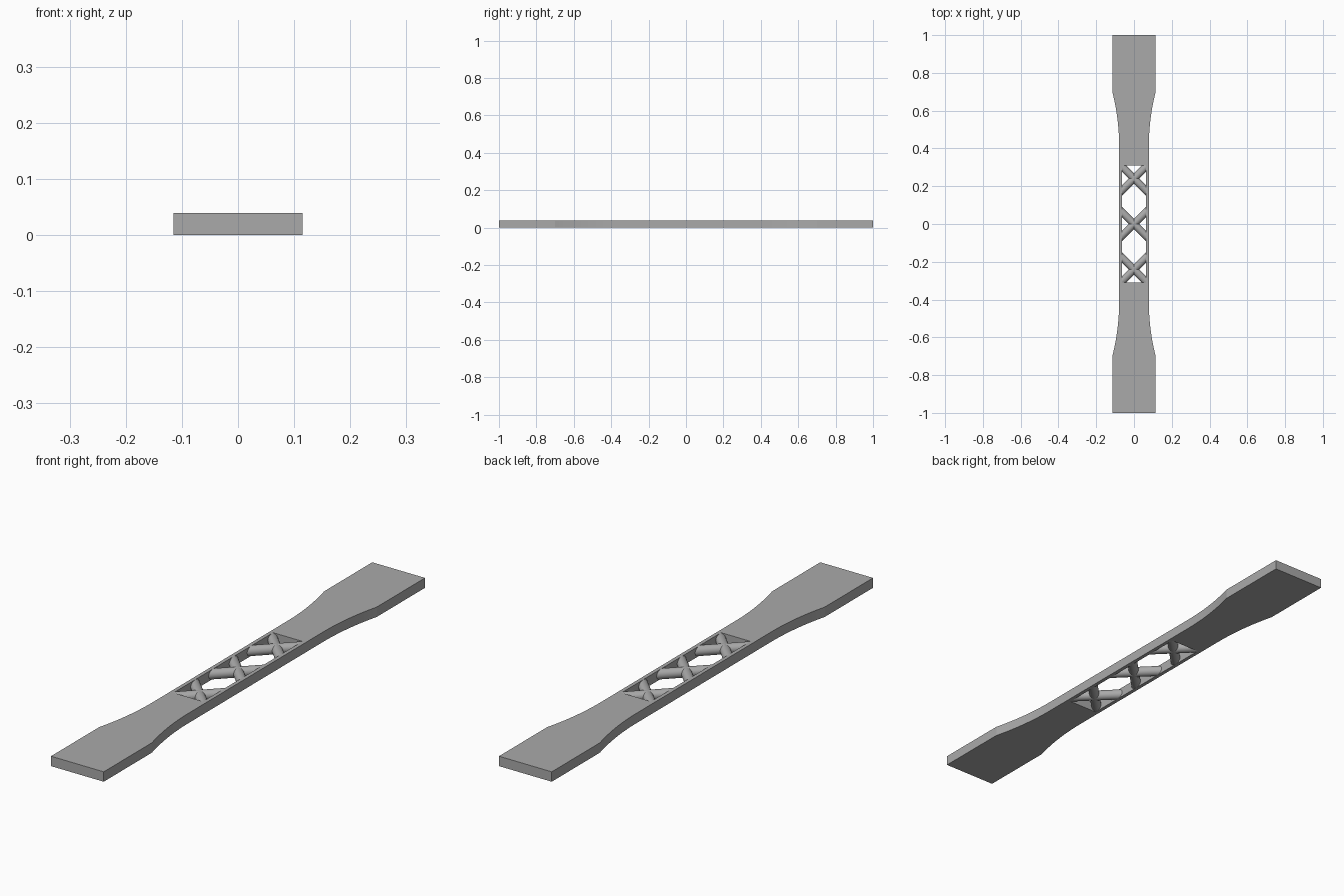
import bpy, bmesh, math
from mathutils import Matrix

cube = bpy.data.objects.get("Cube")
if cube:
    bpy.data.objects.remove(cube, do_unlink=True)

THICK = 0.039
GRIP, NECK = 0.115, 0.079      # half widths
WINDOW, RAIL = 0.31, 0.064     # half length and half width of the opening
CROSS = 0.24                   # spacing of the crosses

grey = bpy.data.materials.new("plain grey")
grey.use_nodes = True
colour = (0.4, 0.4, 0.4, 1)
grey.diffuse_color = colour
grey.node_tree.nodes["Principled BSDF"].inputs["Base Color"].default_value = colour


def finish(name, bm):
    bmesh.ops.recalc_face_normals(bm, faces=bm.faces)
    mesh = bpy.data.meshes.new(name)
    bm.to_mesh(mesh)
    bm.free()
    mesh.materials.append(grey)
    obj = bpy.data.objects.new(name, mesh)
    bpy.context.collection.objects.link(obj)
    return obj


def prism(name, outline):
    bm = bmesh.new()
    face = bm.faces.new([bm.verts.new((x, y, 0)) for x, y in outline])
    out = bmesh.ops.extrude_face_region(bm, geom=[face])
    verts = [v for v in out["geom"] if isinstance(v, bmesh.types.BMVert)]
    bmesh.ops.translate(bm, verts=verts, vec=(0, 0, THICK))
    return finish(name, bm)


# Grip ends, each flaring along an arc from the narrow neck
START, END, STEPS = 0.42, 0.7, 14
side = [(NECK, WINDOW)]
for i in range(STEPS + 1):
    t = i / STEPS
    side.append((NECK + (GRIP - NECK) * t * t, START + (END - START) * t))
side.append((GRIP, 1))
half = side + [(-x, y) for x, y in reversed(side)]
prism("back_grip", half)
prism("front_grip", [(x, -y) for x, y in half])

# Side rails along the opening
for s, name in ((1, "left_rail"), (-1, "right_rail")):
    prism(name, [(s * RAIL, -WINDOW), (s * NECK, -WINDOW),
                 (s * NECK, WINDOW), (s * RAIL, WINDOW)])


# Crossed round struts, trimmed where they meet the frame
def strut(name, y, turn):
    bm = bmesh.new()
    r = THICK / 2
    bmesh.ops.create_cone(
        bm, cap_ends=True, segments=32, radius1=r, radius2=r, depth=0.3,
        matrix=Matrix.Translation((0, y, r)) @ Matrix.Rotation(turn, 4, "Z")
        @ Matrix.Rotation(math.pi / 2, 4, "X"))
    inset = 0.004
    for axis, limit in ((0, RAIL + inset), (1, WINDOW + inset)):
        for s in (1, -1):
            no = [0, 0, 0]
            no[axis] = s
            cut = bmesh.ops.bisect_plane(
                bm, geom=bm.verts[:] + bm.edges[:] + bm.faces[:],
                plane_co=[c * limit for c in no], plane_no=no, clear_outer=True)
            edges = [e for e in cut["geom_cut"] if isinstance(e, bmesh.types.BMEdge)]
            if edges:
                bmesh.ops.holes_fill(bm, edges=edges)
    obj = finish(name, bm)
    bpy.ops.object.select_all(action="DESELECT")
    obj.select_set(True)
    bpy.context.view_layer.objects.active = obj
    bpy.ops.object.shade_smooth_by_angle(angle=math.radians(30))


for y, place in ((-CROSS, "front"), (0, "middle"), (CROSS, "back")):
    strut(place + "_strut_a", y, math.pi / 4)
    strut(place + "_strut_b", y, -math.pi / 4)
